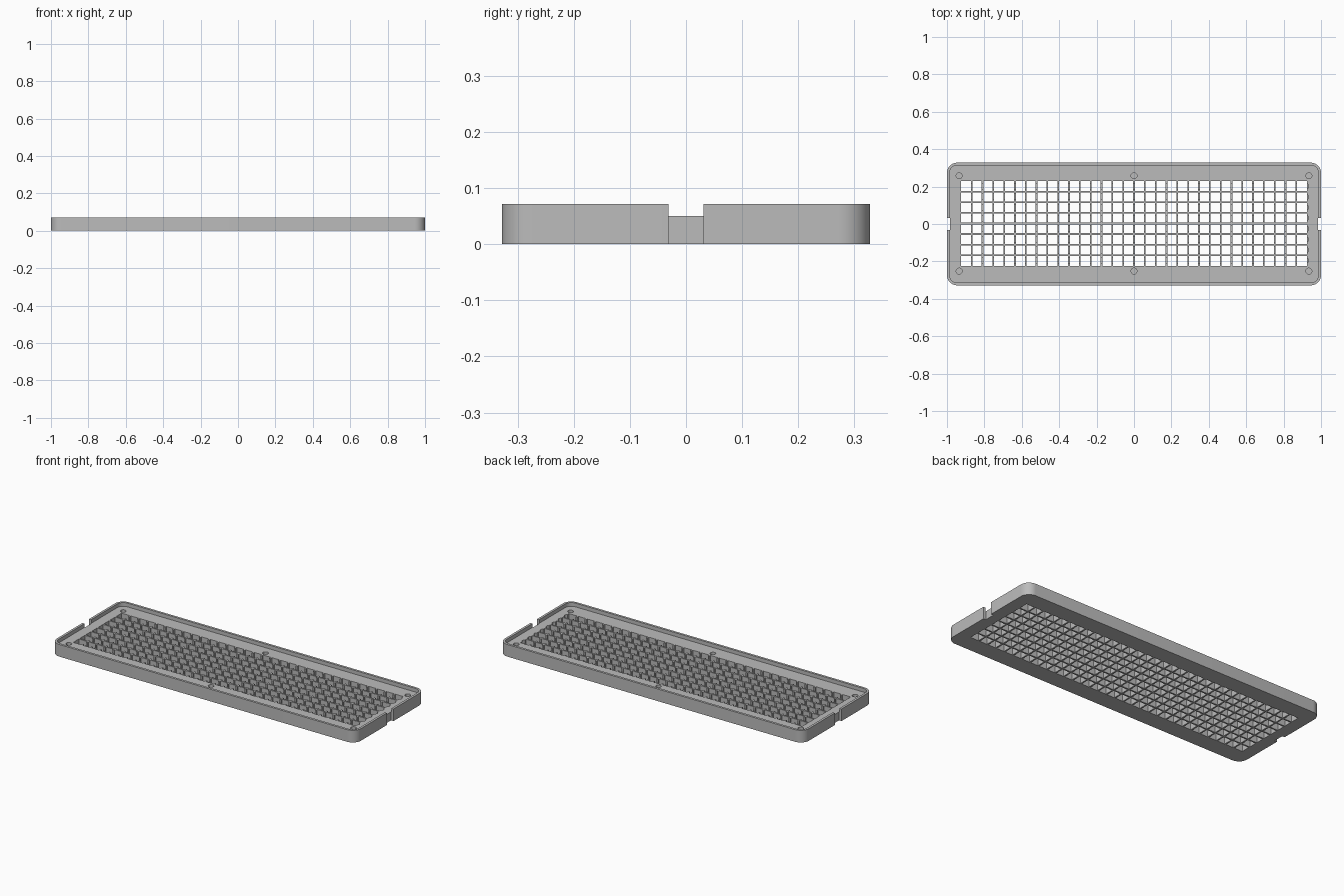
import bpy, bmesh
from math import cos, sin, pi

cube = bpy.data.objects.get("Cube")
if cube:
    bpy.data.objects.remove(cube, do_unlink=True)

# Overall sizes
HALF_X, HALF_Y, HEIGHT, FLOOR = 1.0, 0.328, 0.072, 0.05
RIM, CORNER = 0.014, 0.055
WIN_X, WIN_Y, WIN_SHIFT = 0.926, 0.227, 0.003
COLS, ROWS, WALL = 32, 8, 0.009
NOTCH_R, NOTCH_Z = 0.015, 0.03

grey = bpy.data.materials.new("matte grey")
grey.use_nodes = True
COLOUR = (0.5, 0.5, 0.5, 1)
grey.diffuse_color = COLOUR
grey.node_tree.nodes["Principled BSDF"].inputs["Base Color"].default_value = COLOUR


def prism(bm, base, offset):
    """Closed solid from a planar outline pushed along an offset."""
    face = bm.faces.new([bm.verts.new(p) for p in base])
    out = bmesh.ops.extrude_face_region(bm, geom=[face])
    moved = [g for g in out["geom"] if isinstance(g, bmesh.types.BMVert)]
    bmesh.ops.translate(bm, vec=offset, verts=moved)


def box(bm, x0, x1, y0, y1, z0, z1):
    prism(bm, [(x0, y0, z0), (x1, y0, z0), (x1, y1, z0), (x0, y1, z0)], (0, 0, z1 - z0))


def cylinder(bm, x, y, r, z0, z1, n=24):
    ring = [(x + r * cos(2 * pi * i / n), y + r * sin(2 * pi * i / n), z0) for i in range(n)]
    prism(bm, ring, (0, 0, z1 - z0))


def rounded_slab(bm, hx, hy, r, z0, z1, steps=10):
    ring = []
    for q, (sx, sy) in enumerate([(1, 1), (-1, 1), (-1, -1), (1, -1)]):
        for i in range(steps + 1):
            a = (q + i / steps) * pi / 2
            ring.append((sx * (hx - r) + r * cos(a), sy * (hy - r) + r * sin(a), z0))
    prism(bm, ring, (0, 0, z1 - z0))


def finish(bm, name):
    bmesh.ops.recalc_face_normals(bm, faces=bm.faces)
    mesh = bpy.data.meshes.new(name)
    bm.to_mesh(mesh)
    bm.free()
    mesh.materials.append(grey)
    obj = bpy.data.objects.new(name, mesh)
    bpy.context.collection.objects.link(obj)
    return obj


def cut(target, bm, name):
    cutter = finish(bm, name)
    mod = target.modifiers.new(name, "BOOLEAN")
    mod.operation, mod.solver, mod.object = "DIFFERENCE", "EXACT", cutter
    bpy.context.view_layer.objects.active = target
    bpy.ops.object.modifier_apply(modifier=name)
    bpy.data.objects.remove(cutter, do_unlink=True)


pitch_x = 2 * WIN_X / COLS
pitch_y = 2 * WIN_Y / ROWS
row_y = [WIN_SHIFT - WIN_Y + (j + 0.5) * pitch_y for j in range(ROWS)]

# Tray body with rounded corners
bm = bmesh.new()
rounded_slab(bm, HALF_X, HALF_Y, CORNER, 0, HEIGHT)
tray = finish(bm, "tray")

# Shallow recess inside the rim
bm = bmesh.new()
rounded_slab(bm, HALF_X - RIM, HALF_Y - RIM, CORNER - RIM, FLOOR, HEIGHT + 0.1)
cut(tray, bm, "recess_cutter")

# Window for the grid
bm = bmesh.new()
box(bm, -WIN_X, WIN_X, WIN_SHIFT - WIN_Y, WIN_SHIFT + WIN_Y, -0.1, 0.2)
cut(tray, bm, "window_cutter")

# Cable notches through both end rims, blind screw holes, scallops at one end
bm = bmesh.new()
for side in (-1, 1):
    inner, outer = sorted((side * (HALF_X - 0.016), side * 1.1))
    box(bm, inner, outer, -0.031, 0.031, -0.1, 0.2)
for x in (-0.935, 0, 0.935):
    for y in (-0.252, 0.258):
        cylinder(bm, x, y, 0.016, 0.015, 0.2)
for y in row_y:
    cylinder(bm, WIN_X - 0.007, y, NOTCH_R, NOTCH_Z, 0.2)
cut(tray, bm, "detail_cutter")

# Long dividers between the rows
bm = bmesh.new()
for j in range(1, ROWS):
    y = WIN_SHIFT - WIN_Y + j * pitch_y
    box(bm, -WIN_X, WIN_X, y - WALL / 2, y + WALL / 2, 0, FLOOR)
finish(bm, "row_dividers")

# Short dividers between the columns, each with a notch in its top edge
bm = bmesh.new()
for i in range(1, COLS):
    x = -WIN_X + i * pitch_x - WALL / 2
    for j, y in enumerate(row_y):
        lo = y - pitch_y / 2 + (WALL / 2 if j > 0 else 0)
        hi = y + pitch_y / 2 - (WALL / 2 if j < ROWS - 1 else 0)
        profile = [(lo, 0), (hi, 0), (hi, FLOOR), (y + NOTCH_R, FLOOR), (y + NOTCH_R, NOTCH_Z),
                   (y - NOTCH_R, NOTCH_Z), (y - NOTCH_R, FLOOR), (lo, FLOOR)]
        prism(bm, [(x, py, pz) for py, pz in profile], (WALL, 0, 0))
finish(bm, "column_dividers")

# Smooth the rounded corners and holes, keep edges sharp
bpy.ops.object.select_all(action="DESELECT")
tray.select_set(True)
bpy.context.view_layer.objects.active = tray
bpy.ops.object.shade_smooth_by_angle()
